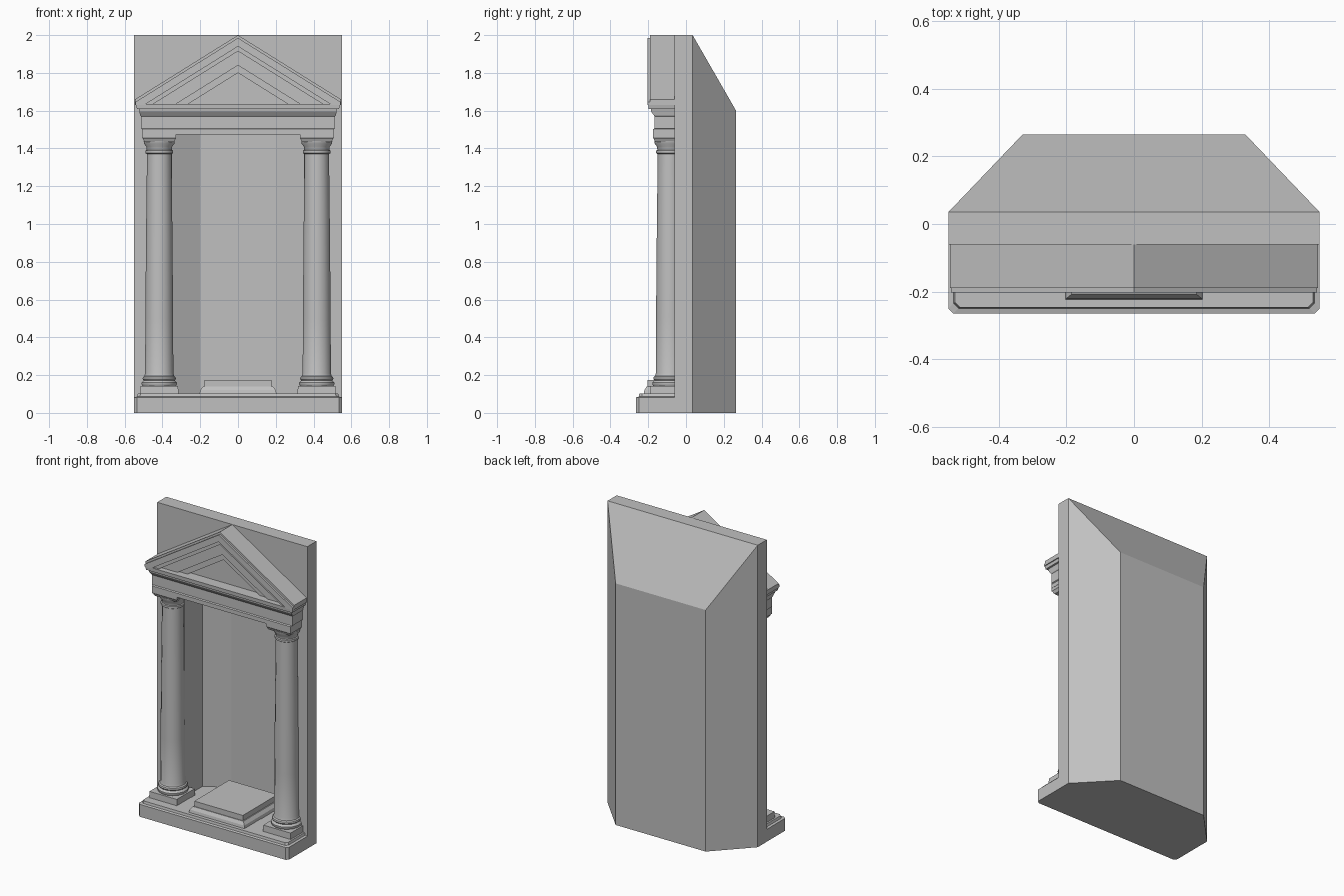
import bpy, bmesh, math

cube = bpy.data.objects.get("Cube")
if cube:
    bpy.data.objects.remove(cube, do_unlink=True)

stone = bpy.data.materials.new("grey stone")
stone.use_nodes = True
COLOUR = (0.53, 0.53, 0.53, 1)
stone.diffuse_color = COLOUR
stone.node_tree.nodes["Principled BSDF"].inputs["Base Color"].default_value = COLOUR

WALL_FRONT = -0.06
EMBED = -0.05          # how far fronts run into the wall
COL_X, COL_Y = 0.417, -0.085
SLOPE = 0.624          # pediment pitch


def finish(name, bm, smooth=False):
    bmesh.ops.recalc_face_normals(bm, faces=bm.faces)
    mesh = bpy.data.meshes.new(name)
    bm.to_mesh(mesh)
    bm.free()
    mesh.materials.append(stone)
    obj = bpy.data.objects.new(name, mesh)
    bpy.context.collection.objects.link(obj)
    if smooth:
        bpy.ops.object.select_all(action="DESELECT")
        obj.select_set(True)
        bpy.context.view_layer.objects.active = obj
        bpy.ops.object.shade_smooth_by_angle(angle=math.radians(35))
    return obj


def loft(name, rings, smooth=False):
    """Skin a stack of equal-length rings and cap both ends."""
    bm = bmesh.new()
    rows = [[bm.verts.new(p) for p in ring] for ring in rings]
    for a, b in zip(rows, rows[1:]):
        for i in range(len(a)):
            j = (i + 1) % len(a)
            bm.faces.new((a[i], a[j], b[j], b[i]))
    bm.faces.new(rows[0])
    bm.faces.new(rows[-1])
    return finish(name, bm, smooth)


def moulding(name, levels, back=EMBED, cx=0, cut=0):
    """Block with stepped sides and front; levels are (z, half width, front y)."""
    rings = []
    for z, w, f in levels:
        half = [(w, f + cut), (w - cut, f)] if cut else [(w, f)]
        right = [(w, back)] + half
        pts = right + [(-x, y) for x, y in reversed(right)]
        rings.append([(cx + x, y, z) for x, y in pts])
    return loft(name, rings)


def prism_y(name, outline, front, back=EMBED):
    return loft(name, [[(x, y, z) for x, z in outline] for y in (front, back)])


def lathe(name, profile, cx, cy, sides=16):
    rings = []
    for r, z in profile:
        angles = [2 * math.pi * (i + 0.5) / sides for i in range(sides)]
        rings.append([(cx + r * math.cos(a), cy + r * math.sin(a), z) for a in angles])
    return loft(name, rings, True)


# Wall with tapered back
bm = bmesh.new()
for s in (-1, 1):
    for p in ((0.55, WALL_FRONT, 0), (0.55, WALL_FRONT, 2), (0.55, 0.035, 0),
              (0.55, 0.035, 2), (0.33, 0.265, 0), (0.33, 0.265, 1.6)):
        bm.verts.new((s * p[0], p[1], p[2]))
bmesh.ops.convex_hull(bm, input=bm.verts)
bmesh.ops.dissolve_limit(bm, angle_limit=0.01, verts=bm.verts, edges=bm.edges)
wall = finish("niche_wall", bm)

# Faceted niche cut into the wall
right = [(0.35, -0.2), (0.35, 0.13), (0.2, 0.215)]
plan = right + [(-x, y) for x, y in reversed(right)]
cutter = loft("niche_cutter", [[(x, y, z) for x, y in plan] for z in (0.1, 1.49)])
cutter.hide_render = True
mod = wall.modifiers.new("niche", "BOOLEAN")
mod.operation = "DIFFERENCE"
mod.solver = "EXACT"
mod.object = cutter
bpy.context.view_layer.update()
carved = bpy.data.meshes.new_from_object(
    wall.evaluated_get(bpy.context.evaluated_depsgraph_get()))
wall.modifiers.clear()
wall.data = carved
bpy.data.objects.remove(cutter, do_unlink=True)

# Base step with moulded upper edge
moulding("base_step", [(0, 0.55, -0.265), (0.082, 0.55, -0.265),
                       (0.086, 0.535, -0.25), (0.102, 0.53, -0.247)], cut=0.015)

# Statue pedestal running back into the niche
moulding("pedestal_foot", [(0.095, 0.205, -0.225), (0.12, 0.2, -0.22),
                           (0.14, 0.185, -0.208)], back=0.16)
moulding("pedestal_slab", [(0.14, 0.178, -0.203), (0.175, 0.178, -0.203)], back=0.16)

# Columns
shaft = [(0.082, 0.19), (0.076, 0.21), (0.075, 0.5), (0.071, 0.95), (0.066, 1.375)]
foot = [(0.088, 0.14), (0.095, 0.15), (0.095, 0.16), (0.088, 0.168),
        (0.084, 0.172), (0.09, 0.18), (0.088, 0.19), (0.08, 0.196)]
head = [(0.066, 1.37), (0.074, 1.375), (0.074, 1.388), (0.068, 1.392),
        (0.07, 1.41), (0.082, 1.425), (0.084, 1.44)]
for side, s in (("left", 1), ("right", -1)):
    x = s * COL_X
    moulding(side + "_column_plinth", [(0.095, 0.102, -0.19), (0.143, 0.1, -0.188)],
             back=0.0, cx=x)
    lathe(side + "_column_foot", foot, x, COL_Y)
    lathe(side + "_column_shaft", shaft, x, COL_Y)
    lathe(side + "_column_capital", head, x, COL_Y)
    moulding(side + "_column_abacus", [(1.435, 0.078, -0.163), (1.45, 0.086, -0.17),
                                       (1.455, 0.09, -0.174), (1.478, 0.09, -0.174)],
             back=0.0, cx=x)

# Entablature: architrave, frieze and flaring cornice
moulding("entablature", [(1.475, 0.508, -0.175), (1.502, 0.508, -0.175),
                         (1.506, 0.514, -0.166), (1.57, 0.514, -0.166),
                         (1.575, 0.518, -0.17), (1.595, 0.522, -0.184),
                         (1.608, 0.525, -0.186), (1.61, 0.535, -0.198),
                         (1.635, 0.54, -0.2)])


def chevron(name, top, inner, front, end=None):
    """Raking band between two apex heights, resting on the cornice."""
    floor = 1.63
    outer = [(end, floor), (end, top - SLOPE * end)] if end else [((top - floor) / SLOPE, floor)]
    outline = ([(-x, z) for x, z in outer] + [(0, top)] + outer[::-1]
               + [((inner - floor) / SLOPE, floor), (0, inner), ((floor - inner) / SLOPE, floor)])
    prism_y(name, outline, front)


# Pediment: nested raking bands stepping in to the sunken field
chevron("raking_cornice_top", 2.0, 1.965, -0.19, 0.545)
chevron("raking_cornice_face", 1.985, 1.94, -0.203, 0.542)
chevron("raking_cornice_lower", 1.945, 1.915, -0.188)
chevron("pediment_border", 1.92, 1.84, -0.165)
chevron("pediment_inner_trim", 1.845, 1.80, -0.15)
prism_y("pediment_field", [(-0.3, 1.62), (0, 1.81), (0.3, 1.62)], -0.125)
